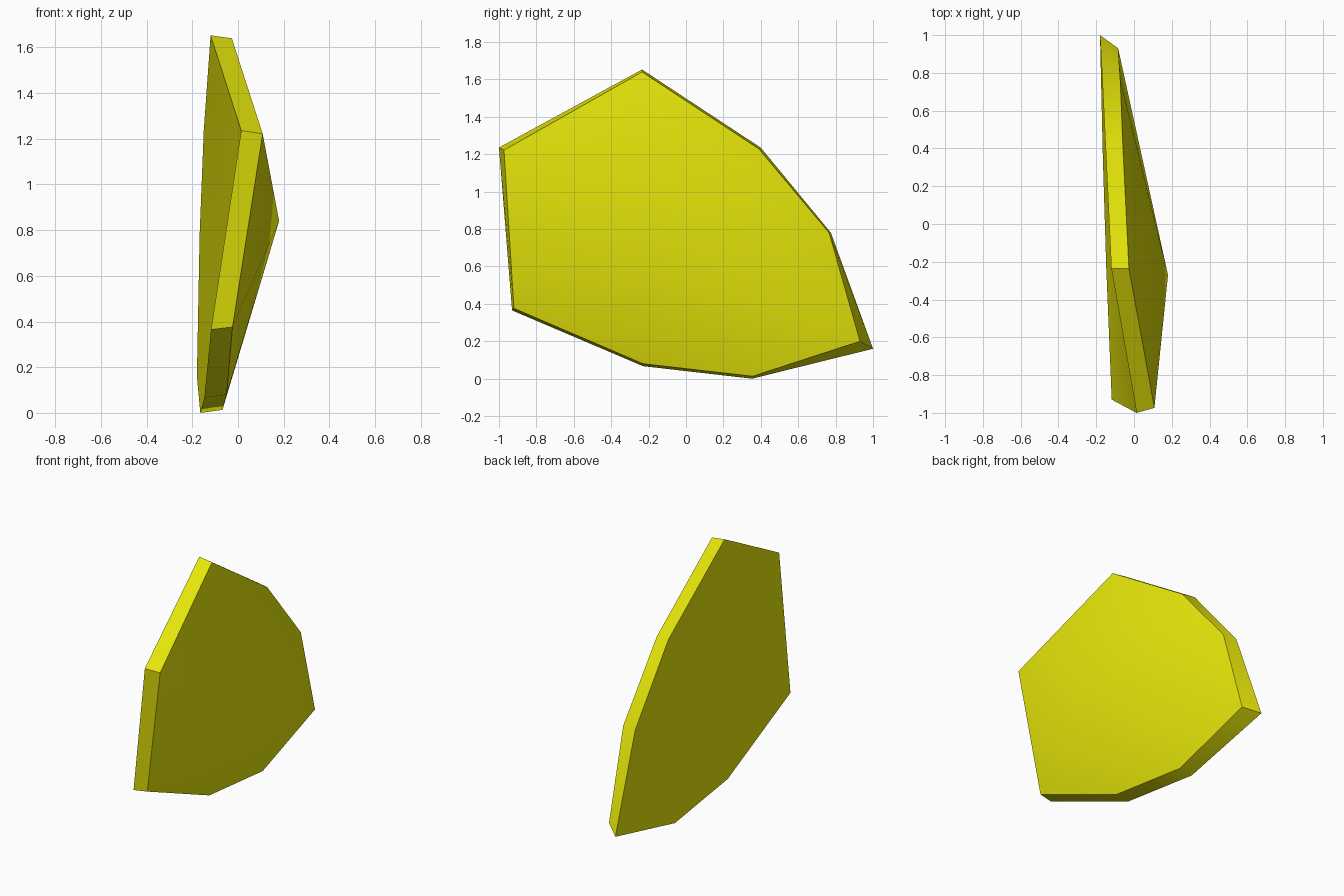
import bpy, bmesh

if "Cube" in bpy.data.objects:
    bpy.data.objects.remove(bpy.data.objects["Cube"])

mat = bpy.data.materials.new("yellow")
mat.diffuse_color = (0.79, 0.79, 0.003, 1)
mat.use_nodes = True
mat.node_tree.nodes["Principled BSDF"].inputs["Base Color"].default_value = mat.diffuse_color

# Rim corners going round: outer (left) corner, then inner (right) corner
left_rim = [(0.014, -1.0, 1.236), (-0.12, -0.235, 1.653), (-0.15, 0.40, 1.235),
            (-0.168, 0.775, 0.78), (-0.18, 1.0, 0.16), (-0.165, 0.353, 0.0),
            (-0.147, -0.23, 0.067), (-0.118, -0.93, 0.365)]
right_rim = [(0.108, -0.973, 1.222), (-0.027, -0.235, 1.64), (-0.058, 0.39, 1.228),
             (-0.073, 0.765, 0.78), (-0.084, 0.93, 0.20), (-0.068, 0.357, 0.013),
             (-0.05, -0.23, 0.08), (-0.024, -0.92, 0.376)]

bm = bmesh.new()
left = [bm.verts.new(p) for p in left_rim]
right = [bm.verts.new(p) for p in right_rim]
# Slightly hollow left side, domed right side
left_mid = bm.verts.new((-0.045, -0.27, 0.84))
right_mid = bm.verts.new((0.18, -0.27, 0.84))

n = len(left)
for i in range(n):
    j = (i + 1) % n
    bm.faces.new((left[i], left[j], left_mid))
    bm.faces.new((right[j], right[i], right_mid))
    bm.faces.new((left[j], left[i], right[i], right[j]))
bmesh.ops.recalc_face_normals(bm, faces=bm.faces)

mesh = bpy.data.meshes.new("domed_shard")
bm.to_mesh(mesh)
bm.free()
mesh.materials.append(mat)
shard = bpy.data.objects.new("domed_shard", mesh)
bpy.context.collection.objects.link(shard)

# Smooth faces, crisp rim
bpy.context.view_layer.objects.active = shard
shard.select_set(True)
bpy.ops.object.shade_smooth_by_angle(angle=0.7)
